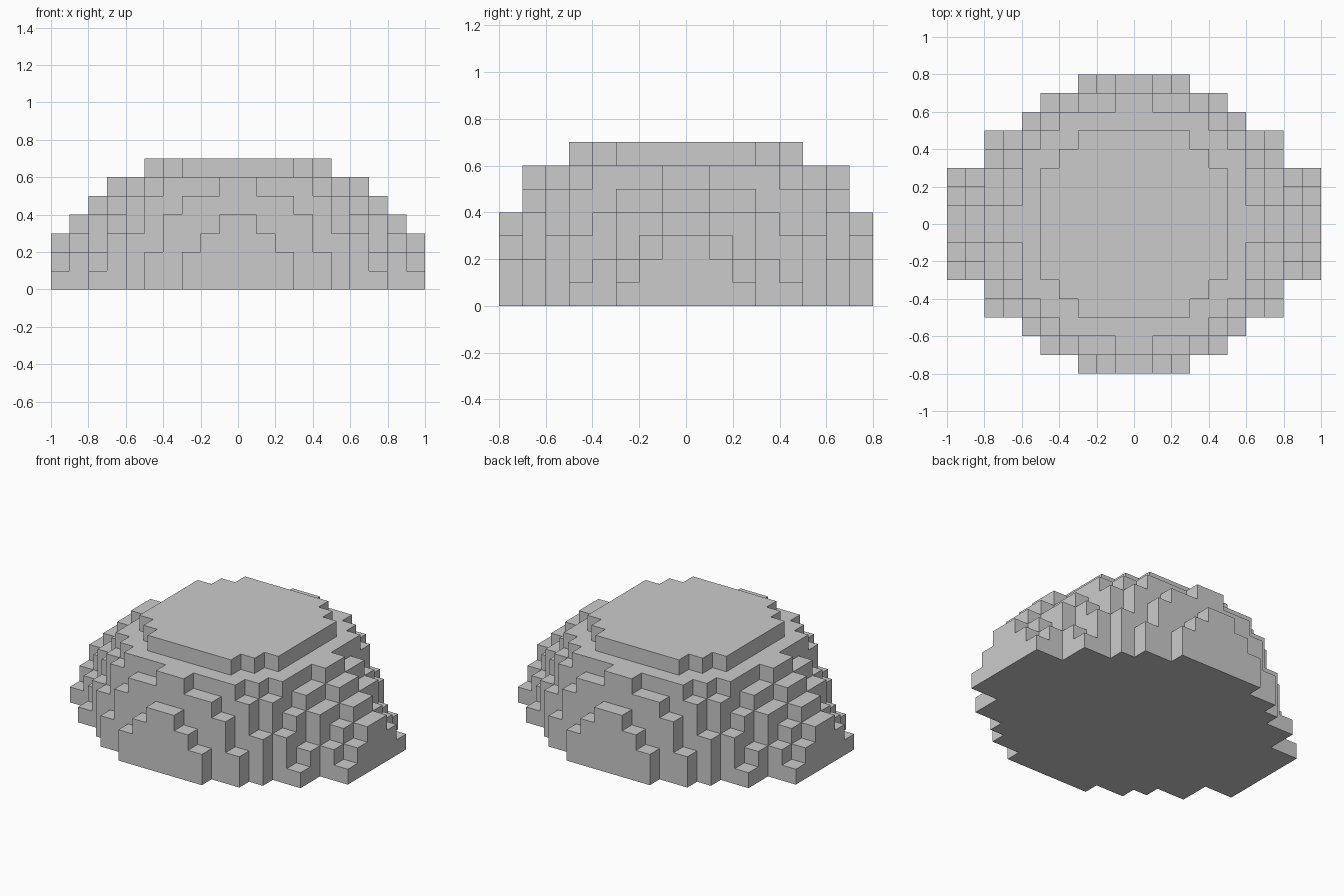
import bpy, bmesh
from mathutils import Vector

if "Cube" in bpy.data.objects:
    bpy.data.objects.remove(bpy.data.objects["Cube"])

CELL = 0.1

# Half-widths in x (in cells) for each row of y moving outwards, bottom layer first
LAYERS = [
    (10, 10, 10, 8, 8, 6, 5, 3),
    (10, 10, 9, 8, 7, 6, 5, 3),
    (10, 9, 8, 7, 7, 6, 4, 2),
    (9, 8, 8, 7, 6, 5, 4, 1),
    (8, 7, 7, 6, 6, 5, 3),
    (7, 6, 6, 6, 5, 4, 1),
    (5, 5, 5, 4, 3),
]

# Fill the cells, mirrored in x and y
cells = set()
for k, rows in enumerate(LAYERS):
    for j, half in enumerate(rows):
        for i in range(-half, half):
            cells.add((i, j, k))
            cells.add((i, -j - 1, k))

# Outer skin: one square wherever a cell has no neighbour
bm = bmesh.new()
verts = {}


def corner(p):
    key = tuple(int(c) for c in p)
    if key not in verts:
        verts[key] = bm.verts.new([c * CELL for c in key])
    return verts[key]


for cell in cells:
    for axis in range(3):
        for side in (0, 1):
            step = [0, 0, 0]
            step[axis] = 2 * side - 1
            if tuple(a + b for a, b in zip(cell, step)) in cells:
                continue
            u, v = Vector((0, 0, 0)), Vector((0, 0, 0))
            u[(axis + 1) % 3] = 1
            v[(axis + 2) % 3] = 1
            o = Vector(cell)
            o[axis] += side
            quad = [o, o + u, o + u + v, o + v]
            if side == 0:
                quad.reverse()
            bm.faces.new([corner(p) for p in quad])

mesh = bpy.data.meshes.new("stepped_dome")
bm.to_mesh(mesh)
bm.free()
dome = bpy.data.objects.new("stepped_dome", mesh)
bpy.context.collection.objects.link(dome)
